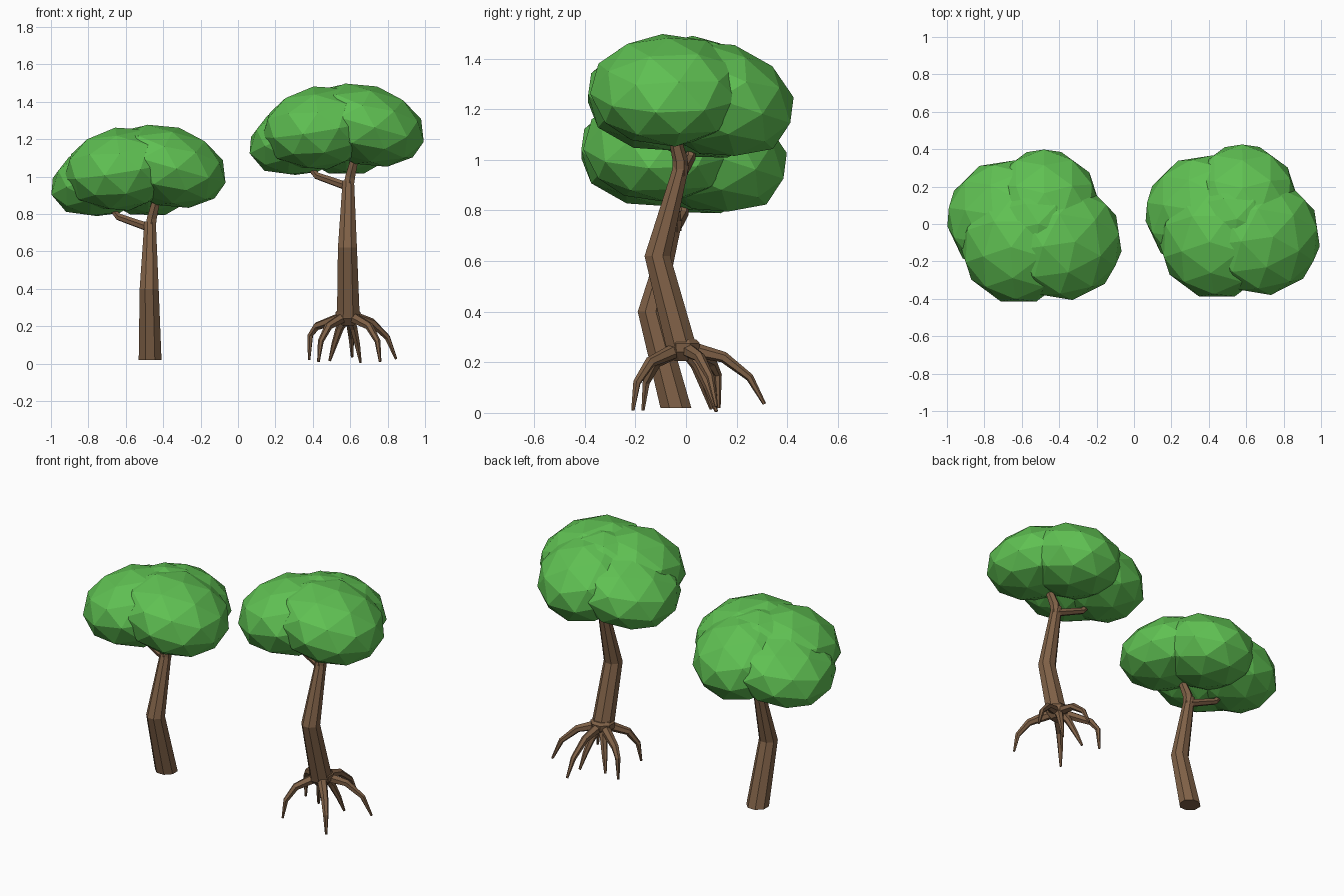
import bpy, bmesh, random
from math import cos, sin, pi, radians
from mathutils import Vector, Matrix

if "Cube" in bpy.data.objects:
    bpy.data.objects.remove(bpy.data.objects["Cube"])

random.seed(7)


def material(name, rgb):
    m = bpy.data.materials.new(name)
    m.diffuse_color = (*rgb, 1)
    m.use_nodes = True
    m.node_tree.nodes["Principled BSDF"].inputs["Base Color"].default_value = m.diffuse_color
    return m


LEAF = material("leaf_green", (0.115, 0.53, 0.085))
BARK = material("bark_brown", (0.215, 0.12, 0.063))


def finish(name, bm, mat):
    bmesh.ops.recalc_face_normals(bm, faces=bm.faces)
    me = bpy.data.meshes.new(name)
    bm.to_mesh(me)
    bm.free()
    me.materials.append(mat)
    ob = bpy.data.objects.new(name, me)
    bpy.context.collection.objects.link(ob)
    return ob


def tube(bm, pts, radii, sides, level=False):
    """Faceted tapering tube; level keeps every ring horizontal."""
    pts = [Vector(p) for p in pts]
    q = Matrix.Identity(3).to_quaternion()
    rings = []
    for i, (p, r) in enumerate(zip(pts, radii)):
        if not level:
            d = (pts[min(i + 1, len(pts) - 1)] - pts[max(i - 1, 0)]).normalized()
            q = (q @ Vector((0, 0, 1))).rotation_difference(d) @ q
        angles = [(k + 0.5) * 2 * pi / sides for k in range(sides)]
        rings.append([bm.verts.new(p + q @ Vector((r * cos(a), r * sin(a), 0))) for a in angles])
    for a, b in zip(rings, rings[1:]):
        for k in range(sides):
            j = (k + 1) % sides
            bm.faces.new((a[k], a[j], b[j], b[k]))
    bm.faces.new(rings[0][::-1])
    bm.faces.new(rings[-1])


# leaf clumps: centre, radii, compass direction of droop, droop angle
CLUMPS = [((-0.375, -0.095, 1.055), (0.325, 0.315, 0.215), 0, 16),
          ((-0.62, -0.11, 1.04), (0.315, 0.32, 0.225), 200, 10),
          ((-0.48, 0.095, 1.02), (0.30, 0.32, 0.225), 90, 18),
          ((-0.695, 0.035, 0.995), (0.32, 0.31, 0.20), 165, 18),
          ((-0.51, 0.0, 1.07), (0.26, 0.24, 0.20), 0, 0)]
SPINS = [random.uniform(0, 2 * pi) for _ in CLUMPS]


def tree(side, offset):
    off = Vector(offset)

    # canopy of flattened icospheres drooping outward
    bm = bmesh.new()
    for (c, r, way, droop), spin in zip(CLUMPS, SPINS):
        a = radians(way)
        tilt = Matrix.Rotation(radians(droop), 4, Vector((-sin(a), cos(a), 0)))
        m = (Matrix.Translation(Vector(c) + off) @ tilt @ Matrix.Diagonal((*r, 1))
             @ Matrix.Rotation(spin, 4, 'Z'))
        bmesh.ops.create_icosphere(bm, subdivisions=2, radius=1, matrix=m)
    finish(side + "_canopy", bm, LEAF)

    # bent trunk with two branches
    bm = bmesh.new()
    trunk = [(-0.47, -0.04, 0.02), (-0.475, -0.14, 0.40), (-0.47, -0.045, 0.76)]
    tube(bm, [Vector(p) + off for p in trunk], (0.066, 0.055, 0.033), 8, True)
    finish(side + "_trunk", bm, BARK)
    bm = bmesh.new()
    right = [(-0.47, -0.05, 0.72), (-0.46, -0.05, 0.78), (-0.43, -0.08, 0.90)]
    left = [(-0.47, -0.045, 0.725), (-0.64, -0.01, 0.785), (-0.70, 0.0, 0.86)]
    tube(bm, [Vector(p) + off for p in right], (0.032, 0.03, 0.022), 6)
    tube(bm, [Vector(p) + off for p in left], (0.024, 0.02, 0.016), 6)
    finish(side + "_branches", bm, BARK)


tree("left", (0, 0, 0))
tree("right", (1.06, 0.027, 0.22))

# root collar under the right tree
hub = Vector((0.588, -0.012, 0.25))
bm = bmesh.new()
tube(bm, [hub + Vector((0, 0, z)) for z in (-0.045, -0.01, 0.025, 0.04)],
     (0.035, 0.068, 0.072, 0.058), 8, True)
finish("root_collar", bm, BARK)

# roots arch out to two knees (fraction of reach, height) and down to each tip
WIDE = ((0.8, 0.2), (0.97, 0.15))
ARCH = ((0.66, 0.2), (0.92, 0.12))
LONG = ((0.5, 0.22), (0.82, 0.14))
STEEP = ((0.45, 0.19), (0.75, 0.1))
ROOTS = [((0.38, 0.13, 0.02), WIDE), ((0.43, -0.17, 0.01), ARCH), ((0.76, -0.21, 0.01), ARCH),
         ((0.845, 0.12, 0.025), LONG), ((0.61, 0.31, 0.035), LONG),
         ((0.655, 0.12, 0.005), STEEP), ((0.49, 0.10, 0.015), STEEP)]
bm = bmesh.new()
for tip, knees in ROOTS:
    tip = Vector(tip)
    path = []
    for t, z in ((0.12, 0.25), *knees, (1, tip.z)):
        p = hub.lerp(tip, t)
        path.append((p.x, p.y, z))
    tube(bm, path, (0.03, 0.022, 0.016, 0.007), 6)
finish("roots", bm, BARK)
